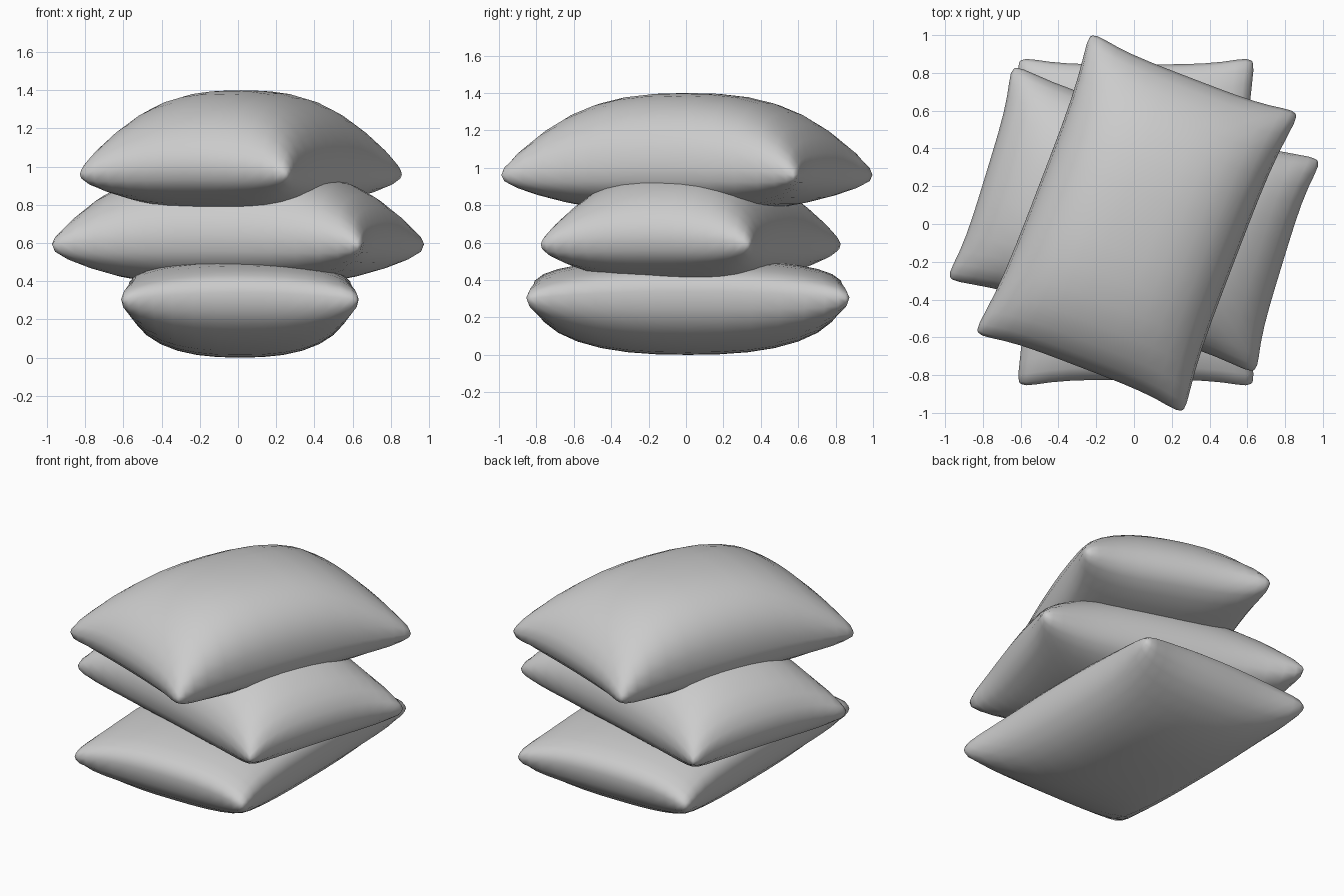
import bpy, bmesh, math
from mathutils import Matrix

cube = bpy.data.objects.get("Cube")
if cube:
    bpy.data.objects.remove(cube, do_unlink=True)

fabric = bpy.data.materials.new("grey_fabric")
fabric.use_nodes = True
GREY = (0.6, 0.6, 0.6, 1)
fabric.diffuse_color = GREY
fabric.node_tree.nodes["Principled BSDF"].inputs["Base Color"].default_value = GREY

N = 16         # grid cells along each side
PINCH = 0.055  # how far the sides are drawn in between the corners
ROUND = 0.045  # how much the corner tips are blunted
FLAT = 2.5     # flatness of the middle of each sheet


def cushion(name, half, centre, angle, corner_z, arch, top, bottom):
    """Pillow of two puffed sheets sewn at the seam; top and bottom are (height, fullness x, fullness y)."""
    bm = bmesh.new()

    def sheet(sign, height, full_x, full_y):
        def point(i, j):
            u, v = (math.sin(math.pi / 2 * (2 * k / N - 1)) for k in (i, j))
            # drawn-in sides and rounded corner tips
            x = u * (half[0] - PINCH * (1 - v ** 4)) * (1 - ROUND * v ** 16 * u ** 8)
            y = v * (half[1] - PINCH * (1 - u ** 4)) * (1 - ROUND * u ** 16 * v ** 8)
            puff = max(0, 1 - abs(u) ** FLAT) ** full_x * max(0, 1 - abs(v) ** FLAT) ** full_y
            seam = arch * (1 - u * u * v * v)
            return bm.verts.new((x, y, corner_z + seam + sign * height * puff))

        grid = [[point(i, j) for j in range(N + 1)] for i in range(N + 1)]
        for i in range(N):
            for j in range(N):
                quad = [grid[i][j], grid[i + 1][j], grid[i + 1][j + 1], grid[i][j + 1]]
                bm.faces.new(quad[::sign])

    sheet(1, *top)
    sheet(-1, *bottom)
    bmesh.ops.remove_doubles(bm, verts=bm.verts, dist=0.0005)
    bmesh.ops.recalc_face_normals(bm, faces=bm.faces)
    bm.transform(Matrix.Translation((*centre, 0)) @ Matrix.Rotation(math.radians(angle), 4, "Z"))
    mesh = bpy.data.meshes.new(name)
    bm.to_mesh(mesh)
    bm.free()
    mesh.materials.append(fabric)
    mesh.polygons.foreach_set("use_smooth", [True] * len(mesh.polygons))
    obj = bpy.data.objects.new(name, mesh)
    bpy.context.collection.objects.link(obj)


# Stack of three cushions, each turned differently
cushion("bottom_cushion", (0.645, 0.89), (0.01, 0.01), 0, 0.3, 0.04,
        (0.17, 0.36, 0.36), (0.34, 0.43, 0.43))
cushion("middle_cushion", (0.61, 0.875), (0, 0.025), 73, 0.59, 0.05,
        (0.36, 0.52, 0.52), (0.27, 0.38, 0.38))
cushion("top_cushion", (0.61, 0.875), (0.015, 0.005), -21, 0.96, 0.05,
        (0.39, 0.45, 0.56), (0.25, 0.38, 0.38))
